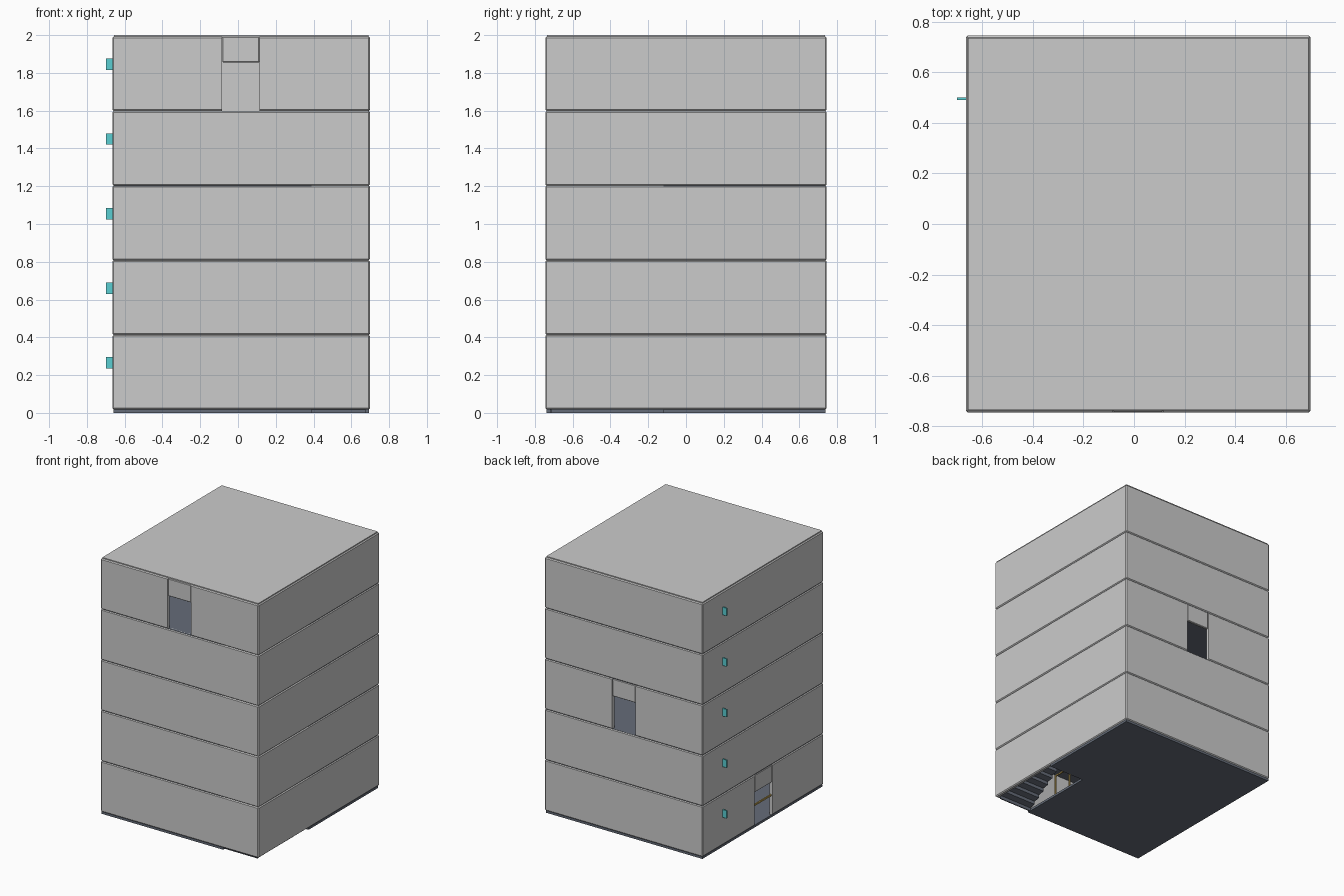
import bpy, bmesh
from mathutils import Vector

if "Cube" in bpy.data.objects:
    bpy.data.objects.remove(bpy.data.objects["Cube"])

X0, X1, Y = -0.665, 0.699, 0.745      # outer wall limits
BASE, PITCH, FLOORS = 0.018, 0.395, 5
WALL, BEV = 0.025, 0.007
HX, HY = 0.39, -0.12                  # stairwell inner corner


def material(name, rgb):
    m = bpy.data.materials.new(name)
    m.diffuse_color = (*rgb, 1)
    m.use_nodes = True
    m.node_tree.nodes["Principled BSDF"].inputs["Base Color"].default_value = m.diffuse_color
    return m


SLATE = material("slate", (0.13, 0.15, 0.19))
BRASS = material("brass", (0.55, 0.38, 0.10))
TEAL = material("teal", (0.10, 0.62, 0.65))


def finish(name, bm, mat=None):
    bmesh.ops.recalc_face_normals(bm, faces=bm.faces)
    me = bpy.data.meshes.new(name)
    bm.to_mesh(me)
    bm.free()
    ob = bpy.data.objects.new(name, me)
    bpy.context.collection.objects.link(ob)
    if mat:
        me.materials.append(mat)
    return ob


def box(name, lo, hi, mat=None, bevel=0):
    lo, hi = Vector(lo), Vector(hi)
    bm = bmesh.new()
    bmesh.ops.create_cube(bm, size=1)
    for v in bm.verts:
        v.co = (lo + hi) / 2 + v.co * (hi - lo)
    if bevel:
        bmesh.ops.bevel(bm, geom=bm.edges[:], offset=bevel, segments=1, affect='EDGES')
    return finish(name, bm, mat)


def prism(name, pts, step, mat=None):
    bm = bmesh.new()
    f = bm.faces.new([bm.verts.new(p) for p in pts])
    r = bmesh.ops.extrude_face_region(bm, geom=[f])
    bmesh.ops.translate(bm, vec=step, verts=[g for g in r["geom"] if isinstance(g, bmesh.types.BMVert)])
    return finish(name, bm, mat)


def cut(ob, lo, hi):
    cutter = box("cutter", lo, hi)
    cutter.hide_render = True
    mod = ob.modifiers.new("cut", 'BOOLEAN')
    mod.operation, mod.solver, mod.object = 'DIFFERENCE', 'EXACT', cutter
    bpy.context.view_layer.objects.active = ob
    bpy.ops.object.modifier_apply(modifier=mod.name)
    bpy.data.objects.remove(cutter)


# door openings by storey: plan rectangle through the wall
DOORS = {
    0: ((X0, -0.115), (X0 + WALL, 0.105)),
    2: ((-0.085, Y - WALL), (0.115, Y)),
    4: ((-0.085, -Y), (0.115, -Y + WALL)),
}

for k in range(FLOORS):
    z0 = BASE + k * PITCH
    z1 = z0 + PITCH

    # hollow storey shell with chamfered outer edges
    shell = box(f"storey_walls_{k+1}", (X0, -Y, z0), (X1, Y, z1), bevel=BEV)
    cut(shell, (X0 + WALL, -Y + WALL, z0 - 0.1), (X1 - WALL, Y - WALL, z1 + 0.1))
    if k in DOORS:
        (ax, ay), (bx, by) = DOORS[k]
        gx, gy = (0.02, 0) if k == 0 else (0, 0.02)
        cut(shell, (ax - gx, ay - gy, z0 - 0.1), (bx + gx, by + gy, z1 + 0.1))
        e = 0.002
        box(f"door_lintel_{k+1}", (ax + e, ay + e, z0 + 0.257), (bx - e, by - e, z1 - e), bevel=0.004)

    # floor slab with stairwell corner left open
    i = 0.006
    zb = z0 - 0.018
    prism(f"floor_slab_{k+1}",
          [(X0 + i, -Y + i, zb), (HX, -Y + i, zb), (HX, HY, zb), (X1 - i, HY, zb),
           (X1 - i, Y - i, zb), (X0 + i, Y - i, zb)], (0, 0, 0.018), SLATE)

    # folded-plate stair rising towards the next floor
    if k < FLOORS - 1:
        n, ys = 12, -Y + WALL
        run, rise = (HY - ys) / n, PITCH / n
        top, under, t = [], [], 0.008
        for s in range(n):
            y, z = ys + s * run, zb + s * rise
            top += [(HX, y, z), (HX, y, z + rise)]
            under += [(HX, y + t, z), (HX, y + t, z + rise - t)]
        top.append((HX, HY, zb + PITCH))
        under.append((HX, HY, zb + PITCH - t))
        prism(f"stair_{k+1}", top + under[::-1], (X1 - WALL - HX, 0, 0), SLATE)

    # stairwell railing
    h, r = 0.16, 0.005
    x = HX - 0.012
    for j, y in enumerate((-0.44, -0.28, HY)):
        box(f"rail_post_{k+1}_{j+1}", (x - r, y - r, z0), (x + r, y + r, z0 + h), BRASS)
    box(f"rail_{k+1}", (x - r, -0.445, z0 + h - r), (x + r, HY + r, z0 + h + r), BRASS)

    # small projecting sign on the left wall
    zs = z0 + 0.247
    box(f"side_sign_{k+1}", (-0.70, 0.49, zs - 0.03), (X0 + 0.003, 0.50, zs + 0.03), TEAL)

# bar across the ground floor side door
box("door_bar", (X0 + 0.008, -0.115, 0.165), (X0 + 0.018, 0.105, 0.177), BRASS)

# roof slab
box("roof", (X0 + 0.009, -Y + 0.009, 1.985), (X1 - 0.009, Y - 0.009, 2.0))
